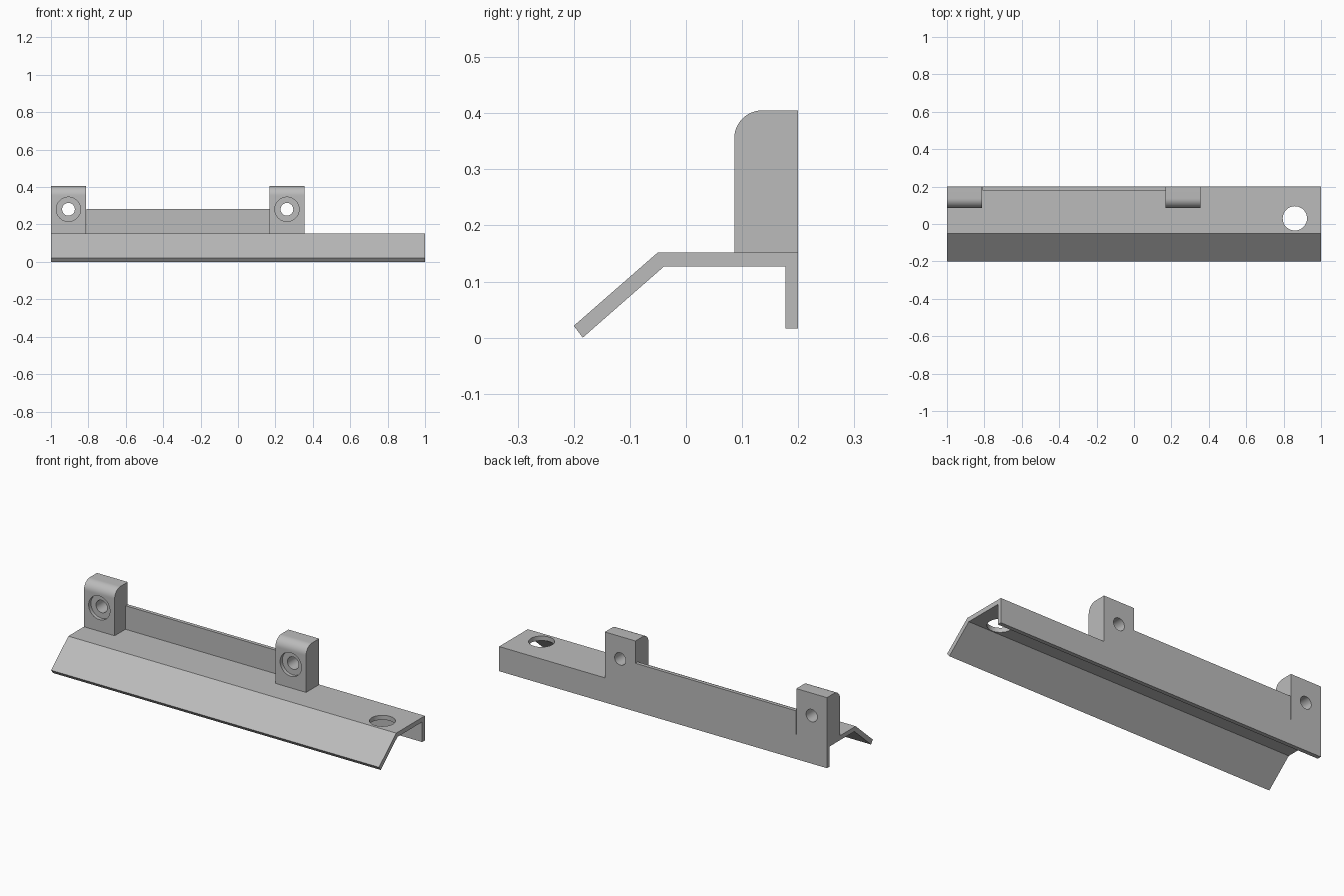
import bpy
import bmesh
from math import sin, cos, pi, radians
from mathutils import Matrix, Vector

cube = bpy.data.objects.get("Cube")
if cube:
    bpy.data.objects.remove(cube, do_unlink=True)

grey = bpy.data.materials.new("plain grey")
grey.use_nodes = True
GREY = (0.5, 0.5, 0.5, 1)
grey.diffuse_color = GREY
grey.node_tree.nodes["Principled BSDF"].inputs["Base Color"].default_value = GREY


def finish(bm, name):
    bmesh.ops.recalc_face_normals(bm, faces=bm.faces[:])
    mesh = bpy.data.meshes.new(name)
    bm.to_mesh(mesh)
    bm.free()
    obj = bpy.data.objects.new(name, mesh)
    bpy.context.collection.objects.link(obj)
    mesh.materials.append(grey)
    return obj


def extrude_profile(name, points, x0, x1):
    """Sweep a side profile of (y, z) points along x."""
    bm = bmesh.new()
    face = bm.faces.new([bm.verts.new((x0, y, z)) for y, z in points])
    out = bmesh.ops.extrude_face_region(bm, geom=[face])
    moved = [v for v in out["geom"] if isinstance(v, bmesh.types.BMVert)]
    bmesh.ops.translate(bm, verts=moved, vec=(x1 - x0, 0, 0))
    return finish(bm, name)


def drill(obj, start, end, radius):
    """Cut a round hole between two points."""
    start, end = Vector(start), Vector(end)
    axis = end - start
    turn = axis.to_track_quat("Z", "Y").to_matrix().to_4x4()
    bm = bmesh.new()
    bmesh.ops.create_cone(bm, cap_ends=True, segments=48, radius1=radius,
                          radius2=radius, depth=axis.length,
                          matrix=Matrix.Translation((start + end) / 2) @ turn)
    cutter = finish(bm, "hole_cutter")
    cutter.hide_render = True
    mod = obj.modifiers.new("hole", "BOOLEAN")
    mod.operation = "DIFFERENCE"
    mod.solver = "EXACT"
    mod.object = cutter
    select(obj)
    bpy.ops.object.modifier_apply(modifier=mod.name)
    bpy.data.objects.remove(cutter, do_unlink=True)


def select(obj):
    bpy.ops.object.select_all(action="DESELECT")
    obj.select_set(True)
    bpy.context.view_layer.objects.active = obj


def smooth(obj):
    select(obj)
    bpy.ops.object.shade_smooth_by_angle(angle=radians(30))


BACK, TOP = 0.2, 0.152

# Bent rail: sloped front flange, flat top and rear flange
rail = extrude_profile("bent_rail", [
    (-0.2, 0.021), (-0.05, TOP), (BACK, TOP), (BACK, 0.016),
    (0.177, 0.016), (0.177, 0.127), (-0.039, 0.127), (-0.184, 0)], -1, 1)
drill(rail, (0.86, 0.03, 0.05), (0.86, 0.03, 0.25), 0.065)
smooth(rail)

# Thin upright wall between the lugs
extrude_profile("rear_wall", [(0.18, TOP), (BACK, TOP), (BACK, 0.282),
                              (0.18, 0.282)], -0.811, 0.17)

# Two lugs with rounded front edges and counterbored holes
FRONT, HEIGHT, ROUND, WIDTH = 0.086, 0.405, 0.05, 0.187
arc = [(FRONT + ROUND - ROUND * cos(a), HEIGHT - ROUND + ROUND * sin(a))
       for a in (pi / 2 * i / 12 for i in range(13))]
lug_profile = [(BACK, TOP), (FRONT, TOP)] + arc + [(BACK, HEIGHT)]
for name, x in (("right_lug", -1), ("left_lug", 0.168)):
    lug = extrude_profile(name, lug_profile, x, x + WIDTH)
    mid = x + WIDTH / 2
    drill(lug, (mid, 0, 0.281), (mid, 0.3, 0.281), 0.034)
    drill(lug, (mid, 0, 0.281), (mid, FRONT + 0.02, 0.281), 0.065)
    smooth(lug)
